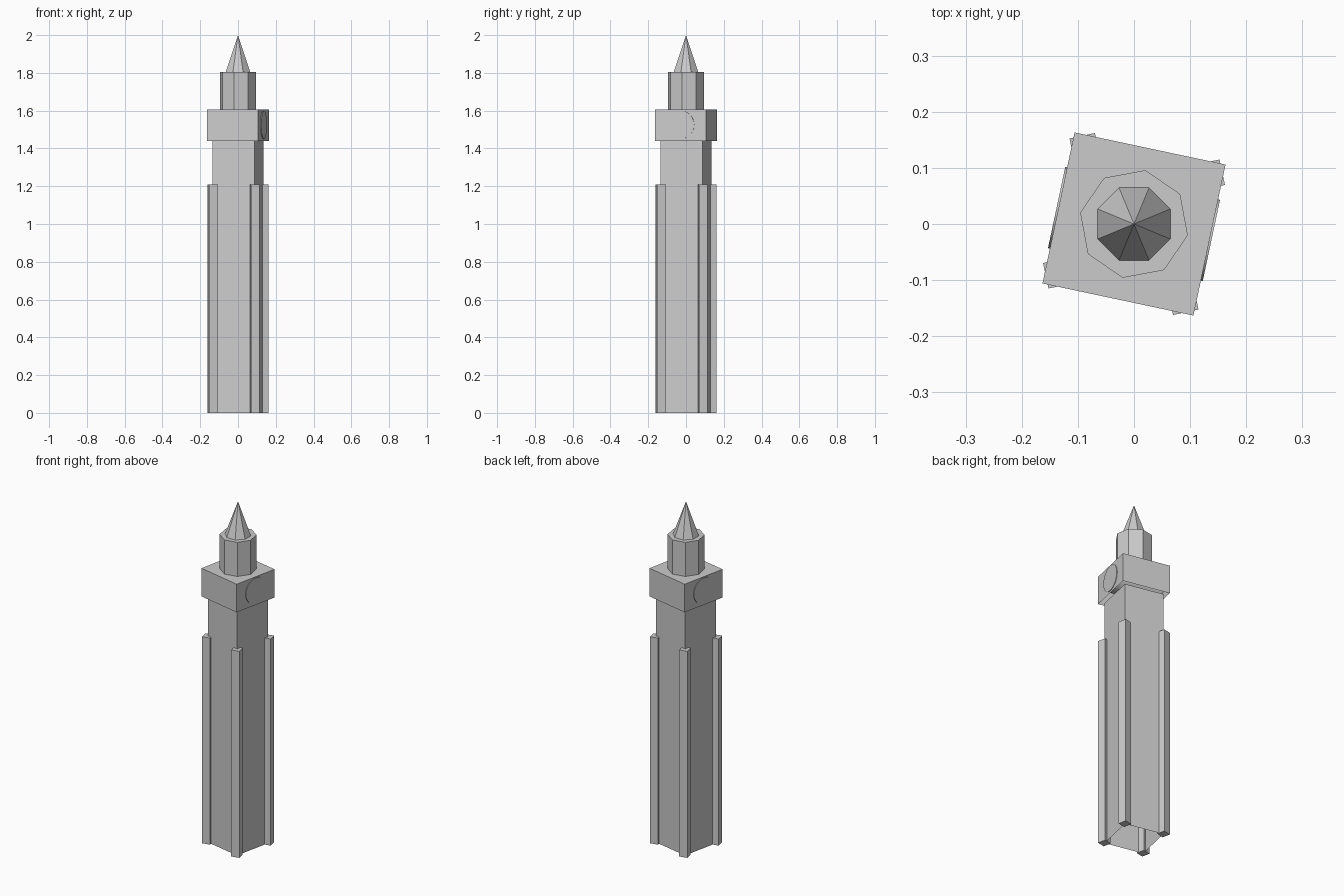
import bpy
import bmesh
from math import radians, sin, cos
from mathutils import Matrix

cube = bpy.data.objects.get("Cube")
if cube:
    bpy.data.objects.remove(cube, do_unlink=True)

stone = bpy.data.materials.new("light_grey_stone")
stone.use_nodes = True
GREY = (0.6, 0.6, 0.6, 1.0)
stone.diffuse_color = GREY
stone.node_tree.nodes["Principled BSDF"].inputs["Base Color"].default_value = GREY

TWIST = -12  # turn of the whole tower about z, in degrees


def prism(name, sides, radius, z0, z1, angle, centre=(0, 0), top_radius=None, open_ends=()):
    """Upright prism or cone; open_ends lists the z directions left uncapped."""
    bm = bmesh.new()
    bmesh.ops.create_cone(
        bm, cap_ends=True, segments=sides, radius1=radius,
        radius2=radius if top_radius is None else top_radius, depth=z1 - z0,
        matrix=Matrix.Translation((*centre, (z0 + z1) / 2)) @ Matrix.Rotation(radians(angle), 4, 'Z'))
    bmesh.ops.remove_doubles(bm, verts=bm.verts, dist=0.0001)
    bm.normal_update()
    caps = [f for f in bm.faces if any(f.normal.z * d > 0.9 for d in open_ends)]
    bmesh.ops.delete(bm, geom=caps, context='FACES')
    return finish(name, bm)


def finish(name, bm):
    mesh = bpy.data.meshes.new(name)
    bm.to_mesh(mesh)
    bm.free()
    mesh.materials.append(stone)
    obj = bpy.data.objects.new(name, mesh)
    bpy.context.collection.objects.link(obj)
    return obj


# Hollow square shaft and the wider clock block above it
SHAFT_RADIUS = 0.1605
prism("shaft", 4, SHAFT_RADIUS, 0, 1.44, 45 + TWIST, open_ends=(-1, 1))
prism("clock_block", 4, 0.1945, 1.44, 1.605, 45 + TWIST, open_ends=(-1,))

# Corner pillars, turned the other way about their own centres
for i, name in enumerate(("back_left", "back_right", "front_right", "front_left")):
    a = radians(45 + TWIST + 90 * i)
    prism(name + "_pillar", 4, 0.0328, 0, 1.21, 45 - TWIST,
          centre=(SHAFT_RADIUS * cos(a), SHAFT_RADIUS * sin(a)))

# Round clock dials: one drum through the block, proud on both sides
bm = bmesh.new()
bmesh.ops.create_cone(
    bm, cap_ends=True, segments=32, radius1=0.074, radius2=0.074, depth=0.282,
    matrix=Matrix.Translation((0, 0, 1.525)) @ Matrix.Rotation(radians(TWIST), 4, 'Z')
    @ Matrix.Rotation(radians(90), 4, 'Y'))
finish("clock_dials", bm)

# Eight-sided lantern and spire
prism("lantern", 8, 0.098, 1.605, 1.805, TWIST)
prism("spire", 8, 0.07, 1.805, 2.0, 22.5, top_radius=0)
